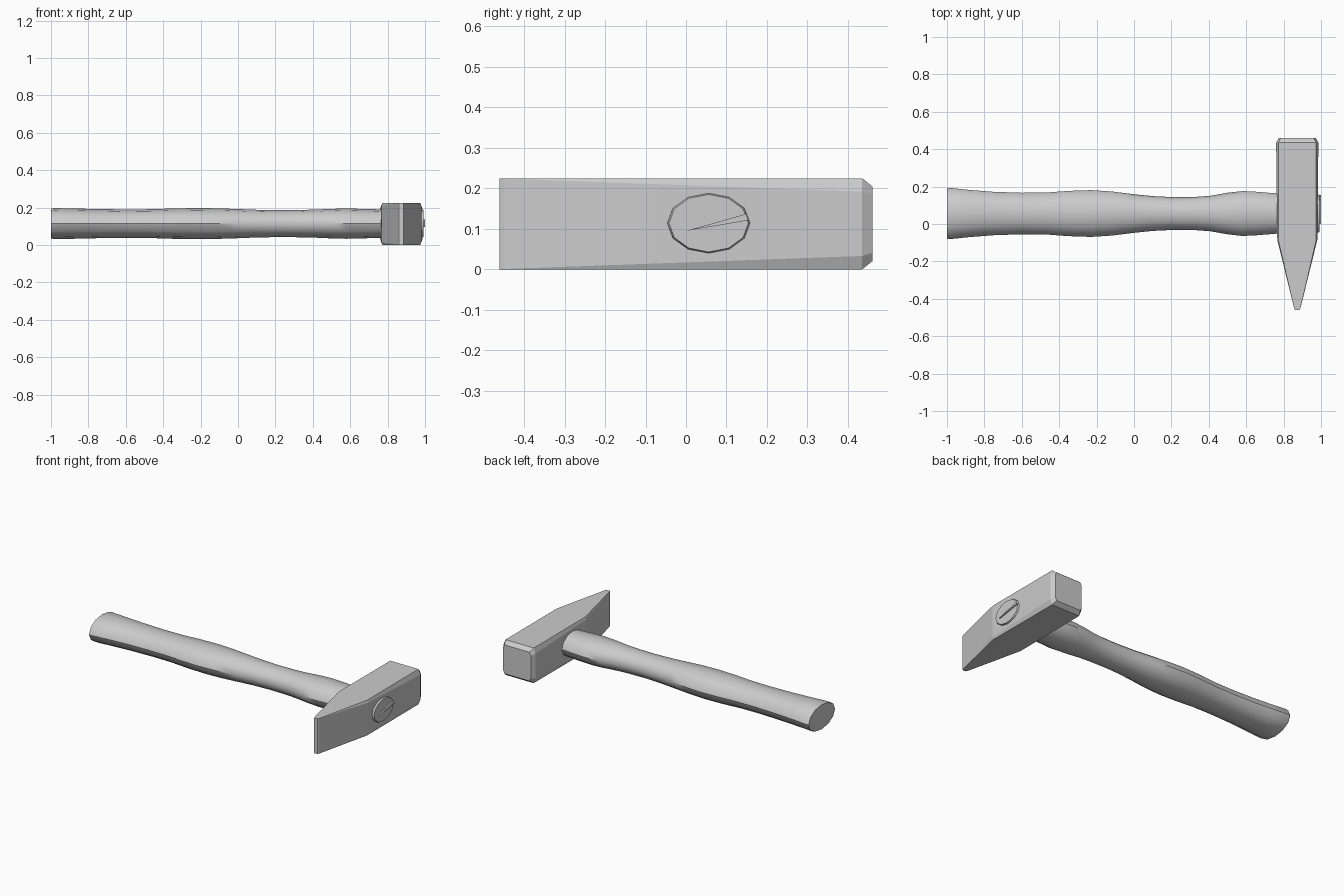
import bpy, bmesh, math

if "Cube" in bpy.data.objects:
    bpy.data.objects.remove(bpy.data.objects["Cube"])


def loft(name, rings, smooth=False):
    """Skin a closed solid through matching rings of points."""
    bm = bmesh.new()
    vs = [[bm.verts.new(p) for p in ring] for ring in rings]
    n = len(vs[0])
    for a, b in zip(vs, vs[1:]):
        for i in range(n):
            j = (i + 1) % n
            bm.faces.new((a[i], a[j], b[j], b[i]))
    bm.faces.new(vs[0])
    bm.faces.new(vs[-1])
    bmesh.ops.recalc_face_normals(bm, faces=bm.faces)
    mesh = bpy.data.meshes.new(name)
    bm.to_mesh(mesh)
    bm.free()
    obj = bpy.data.objects.new(name, mesh)
    bpy.context.collection.objects.link(obj)
    if smooth:
        bpy.context.view_layer.objects.active = obj
        obj.select_set(True)
        bpy.ops.object.shade_smooth_by_angle(angle=math.radians(40))
        obj.select_set(False)
    return obj


def ellipse(x, ry, rz, cy=0.056, cz=0.114, sides=12):
    return [(x, cy + ry * math.cos(2 * math.pi * i / sides),
             cz + rz * math.sin(2 * math.pi * i / sides)) for i in range(sides)]


def octagon(y, w, h, cx, ch, x0=0.873, z0=0.1125):
    """Rectangle of half sizes w, h with its corners cut by cx, ch."""
    pts = [(w, h - ch), (w - cx, h), (cx - w, h), (-w, h - ch),
           (-w, ch - h), (cx - w, -h), (w - cx, -h), (w, ch - h)]
    return [(x0 + x, y, z0 + z) for x, z in pts]


# Handle: waisted oval shaft, stations are (x, half width, half height)
shaft = [(-1.0, 0.134, 0.079), (-0.985, 0.137, 0.083), (-0.88, 0.126, 0.081),
         (-0.75, 0.116, 0.078), (-0.6, 0.111, 0.076), (-0.47, 0.112, 0.077),
         (-0.35, 0.121, 0.081), (-0.23, 0.125, 0.083), (-0.12, 0.118, 0.082),
         (0.0, 0.103, 0.078), (0.1, 0.093, 0.074), (0.22, 0.087, 0.072),
         (0.33, 0.089, 0.073), (0.41, 0.095, 0.075), (0.5, 0.111, 0.079),
         (0.58, 0.120, 0.081), (0.66, 0.116, 0.079), (0.77, 0.107, 0.076),
         (0.985, 0.102, 0.074), (0.992, 0.098, 0.071)]
loft("handle", [ellipse(*s) for s in shaft], smooth=True)

# Head: tapered peen at -y, chamfers growing towards the striking face at +y
loft("hammer_head", [octagon(-0.461, 0.011, 0.1125, 0.0005, 0.0005),
                     octagon(-0.450, 0.017, 0.1125, 0.0005, 0.0008),
                     octagon(-0.085, 0.107, 0.1125, 0.006, 0.014),
                     octagon(0.435, 0.113, 0.1125, 0.013, 0.033),
                     octagon(0.461, 0.098, 0.092, 0.010, 0.020)])

# Wedge driven into the handle end
loft("wedge", [[(x, 0.0, 0.095), (x, 0.149, 0.137), (x, 0.154, 0.121)]
               for x in (0.9, 1.0)])
